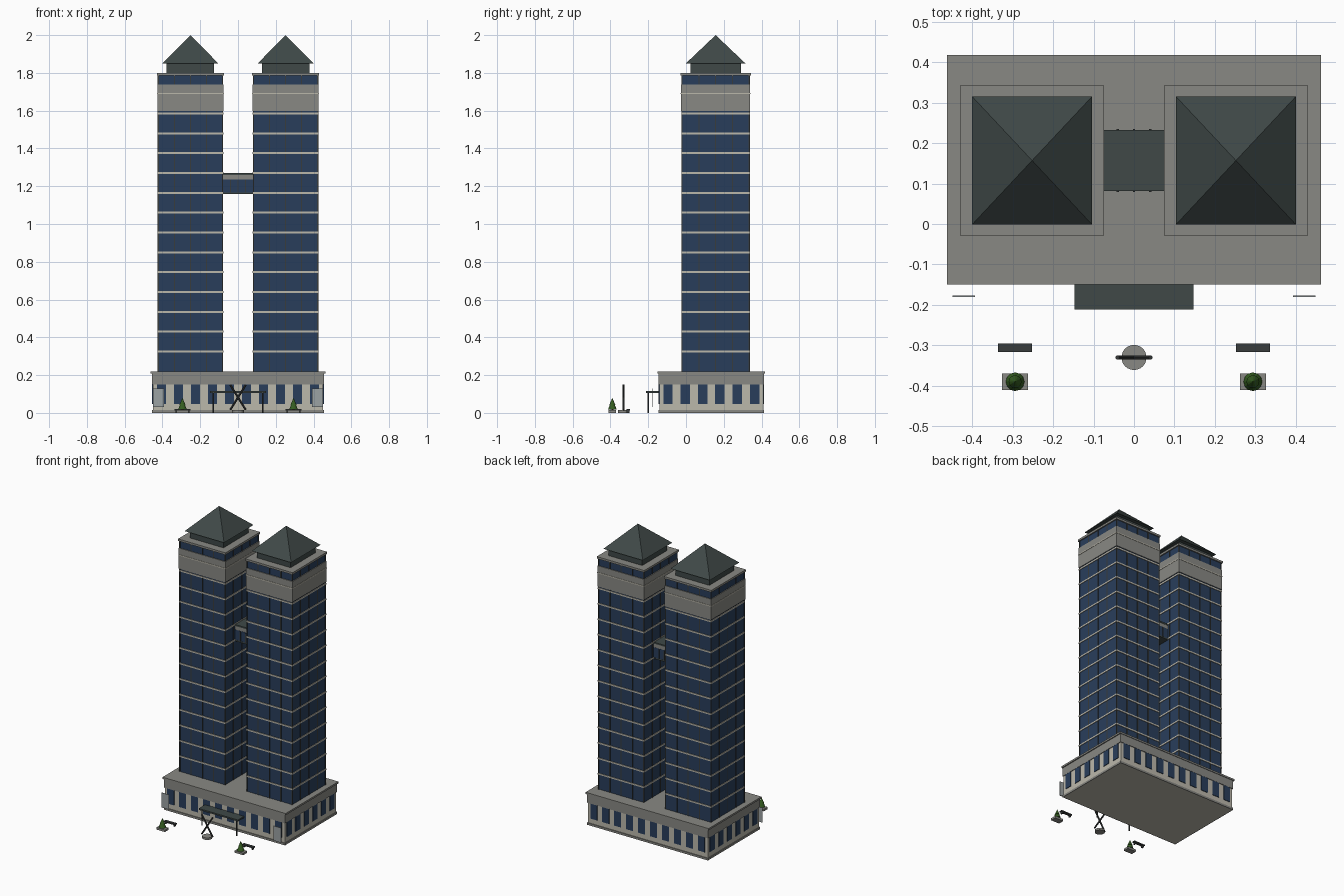
import bpy, bmesh, math
from mathutils import Vector, Matrix

if "Cube" in bpy.data.objects:
    bpy.data.objects.remove(bpy.data.objects["Cube"])


def mat(name, r, g, b):
    m = bpy.data.materials.new(name)
    m.diffuse_color = (r, g, b, 1)
    m.use_nodes = True
    m.node_tree.nodes["Principled BSDF"].inputs["Base Color"].default_value = m.diffuse_color
    return m


GLASS = mat("blue glass", 0.022, 0.048, 0.105)
BEIGE = mat("beige stone", 0.50, 0.48, 0.41)
GRAY = mat("gray concrete", 0.25, 0.25, 0.23)
ROOF = mat("dark slate", 0.05, 0.066, 0.064)
METAL = mat("dark metal", 0.04, 0.045, 0.045)
GREEN = mat("leaf green", 0.035, 0.11, 0.015)
BANNER = mat("pale gray panel", 0.33, 0.36, 0.37)
TRUNK = mat("brown bark", 0.10, 0.05, 0.025)


def finish(name, bm, material):
    bmesh.ops.recalc_face_normals(bm, faces=bm.faces[:])
    me = bpy.data.meshes.new(name)
    bm.to_mesh(me)
    bm.free()
    me.materials.append(material)
    ob = bpy.data.objects.new(name, me)
    bpy.context.collection.objects.link(ob)
    return ob


def boxes(name, items, material):
    """One object made of boxes (x0, x1, y0, y1, z0, z1)."""
    bm = bmesh.new()
    for x0, x1, y0, y1, z0, z1 in items:
        m = Matrix.Translation(((x0 + x1) / 2, (y0 + y1) / 2, (z0 + z1) / 2))
        m = m @ Matrix.Diagonal((x1 - x0, y1 - y0, z1 - z0, 1))
        bmesh.ops.create_cube(bm, size=1, matrix=m)
    return finish(name, bm, material)


def around(cx, cy, hx, hy, z0, z1):
    return (cx - hx, cx + hx, cy - hy, cy + hy, z0, z1)


def cone(name, x, y, z0, z1, r0, r1, material, sides=16):
    bm = bmesh.new()
    bmesh.ops.create_cone(bm, cap_ends=True, segments=sides, radius1=r0, radius2=r1,
                          depth=z1 - z0, matrix=Matrix.Translation((x, y, (z0 + z1) / 2)))
    return finish(name, bm, material)


def bar(name, a, b, r, material):
    a, b = Vector(a), Vector(b)
    bm = bmesh.new()
    m = Matrix.Translation((a + b) / 2) @ (b - a).to_track_quat('Z', 'Y').to_matrix().to_4x4()
    bmesh.ops.create_cone(bm, cap_ends=True, segments=10, radius1=r, radius2=r,
                          depth=(b - a).length, matrix=m)
    return finish(name, bm, material)


# podium: wall, plinth, fascia and cornice
PY = 0.134
boxes("podium_wall", [around(0, PY, 0.45, 0.275, 0, 0.16)], BEIGE)
boxes("podium_plinth", [around(0, PY, 0.455, 0.28, 0, 0.014)], GRAY)
boxes("podium_fascia", [around(0, PY, 0.455, 0.28, 0.15, 0.208)], GRAY)
boxes("podium_cornice", [around(0, PY, 0.462, 0.284, 0.208, 0.22)], GRAY)

# podium windows on all four sides
wins = []
for i in range(10):
    x = -0.405 + 0.09 * i
    for s in (-1, 1):
        wins.append(around(x, PY + s * 0.275, 0.025, 0.004, 0.048, 0.15))
for i in range(6):
    y = PY + (i - 2.5) * 0.0917
    for s in (-1, 1):
        wins.append(around(s * 0.45, y, 0.004, 0.025, 0.048, 0.15))
boxes("podium_windows", wins, GLASS)

# twin towers
TY, HX, HY, Z0, FLOOR = 0.157, 0.170, 0.178, 0.22, 0.105
for side, cx in (("left", -0.252), ("right", 0.252)):
    boxes(side + "_tower_glass", [around(cx, TY, HX, HY, Z0, 1.79)], GLASS)
    # floor bands
    boxes(side + "_tower_floor_bands",
          [around(cx, TY, HX + 0.004, HY + 0.004, Z0 + FLOOR * i - 0.005, Z0 + FLOOR * i + 0.005)
           for i in range(1, 14)], BEIGE)
    # vertical mullions, four bays per side plus corners
    mull = []
    for i in range(-2, 3):
        for s in (-1, 1):
            mull.append(around(cx + i * HX / 2, TY + s * HY, 0.003, 0.003, Z0, 1.79))
            mull.append(around(cx + s * HX, TY + i * HY / 2, 0.003, 0.003, Z0, 1.79))
    boxes(side + "_tower_mullions", mull, METAL)
    # crown band, its thin course, and the cap slab
    boxes(side + "_tower_crown_band", [around(cx, TY, HX + 0.005, HY + 0.005, 1.597, 1.738)], GRAY)
    boxes(side + "_tower_crown_course",
          [around(cx, TY, HX + 0.007, HY + 0.007, 1.687, 1.694)], BEIGE)
    boxes(side + "_tower_cap", [around(cx, TY, HX + 0.008, HY + 0.008, 1.786, 1.80)], GRAY)
    # roof neck and pyramid
    boxes(side + "_roof_neck", [around(cx, TY, 0.126, 0.133, 1.80, 1.852)], ROOF)
    bm = bmesh.new()
    bmesh.ops.create_cone(
        bm, cap_ends=True, segments=4, radius1=math.sqrt(2), radius2=0, depth=0.15,
        matrix=Matrix.Translation((cx, TY, 1.925)) @ Matrix.Diagonal((0.148, 0.158, 1, 1))
        @ Matrix.Rotation(math.pi / 4, 4, 'Z'))
    finish(side + "_roof_pyramid", bm, ROOF)

# sky bridge
boxes("bridge_glass", [around(0, TY, 0.085, 0.074, 1.165, 1.235)], GLASS)
boxes("bridge_fascia", [around(0, TY, 0.084, 0.073, 1.23, 1.26)], GRAY)
boxes("bridge_slabs", [around(0, TY, 0.083, 0.075, 1.26, 1.27),
                       around(0, TY, 0.083, 0.075, 1.158, 1.167)], ROOF)
boxes("bridge_mullions", [around(x, TY + s * 0.074, 0.003, 0.004, 1.167, 1.232)
                          for x in (-0.04, 0, 0.04) for s in (-1, 1)], METAL)

# entrance canopy and posts
boxes("canopy_roof", [(-0.147, 0.147, -0.211, -0.14, 0.105, 0.115)], ROOF)
for side, s in (("left", -1), ("right", 1)):
    bar(side + "_canopy_post", (s * 0.13, -0.2, 0), (s * 0.13, -0.2, 0.107), 0.004, METAL)
    # hanging panels beside the front
    boxes(side + "_banner", [around(s * 0.421, -0.179, 0.028, 0.002, 0.03, 0.13)], BANNER)

    # planter with small conifer
    x, y = s * 0.294, -0.39
    boxes(side + "_planter", [around(x, y, 0.032, 0.02, 0, 0.014)], GRAY)
    cone(side + "_tree_trunk", x, y, 0.012, 0.03, 0.005, 0.005, TRUNK, 8)
    cone(side + "_tree_lower_leaves", x, y, 0.018, 0.06, 0.023, 0.006, GREEN, 12)
    cone(side + "_tree_upper_leaves", x, y, 0.042, 0.08, 0.016, 0, GREEN, 12)

    # bench
    boxes(side + "_bench", [around(x, -0.306, 0.042, 0.01, 0.012, 0.02)]
          + [around(x + k * 0.032, -0.306, 0.004, 0.008, 0, 0.012) for k in (-1, 1)], METAL)

# crossed sculpture on a round base
cone("sculpture_base", 0, -0.33, 0, 0.014, 0.031, 0.031, GRAY, 24)
for name, s in (("first", -1), ("second", 1)):
    bar("sculpture_" + name + "_bar", (-s * 0.041, -0.33, 0.016),
        (s * 0.041, -0.33, 0.148), 0.0055, METAL)
